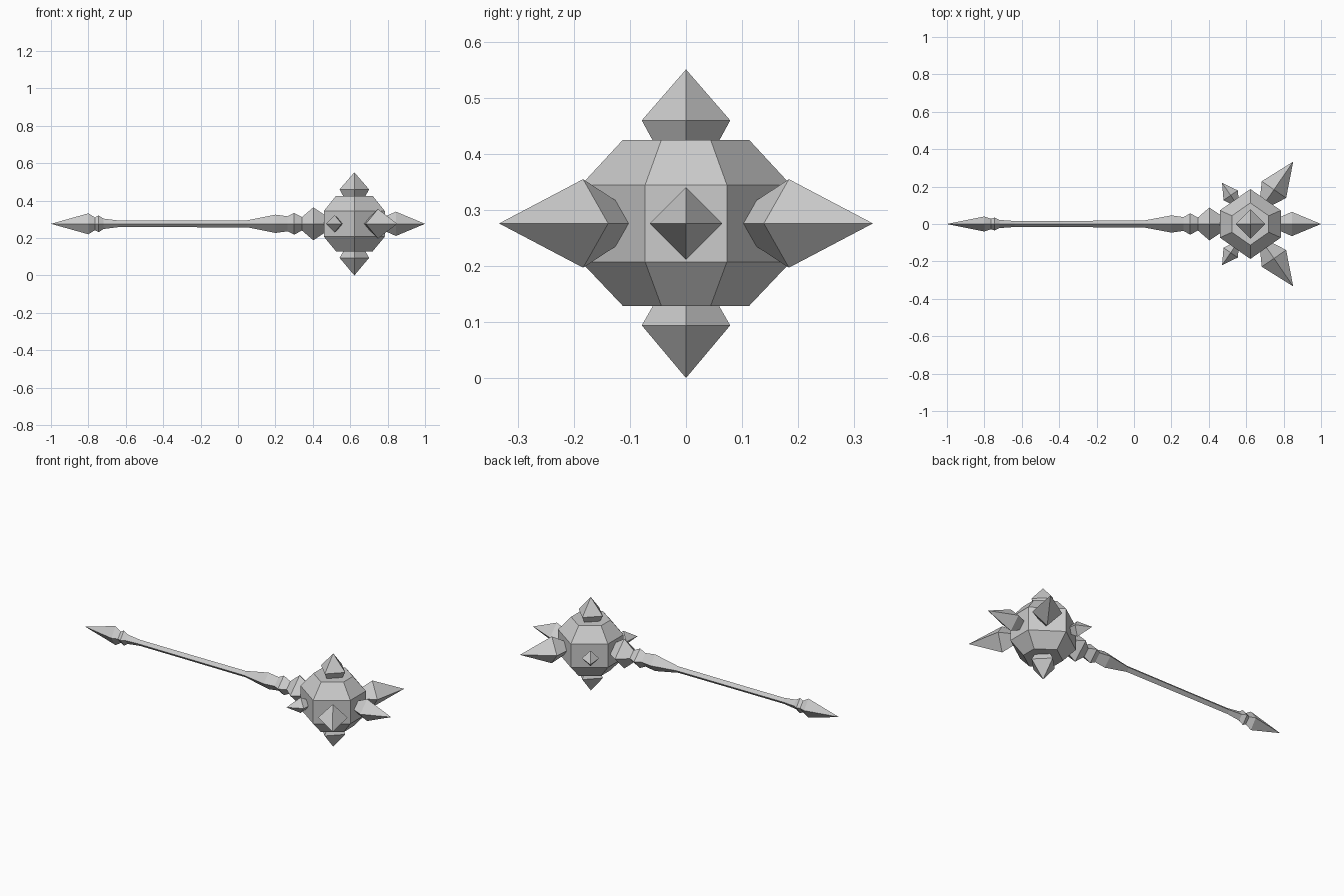
import bpy, bmesh, math
from mathutils import Vector

if "Cube" in bpy.data.objects:
    bpy.data.objects.remove(bpy.data.objects["Cube"], do_unlink=True)

steel = bpy.data.materials.new("grey_steel")
steel.use_nodes = True
GREY = (0.6, 0.6, 0.6, 1)
steel.diffuse_color = GREY
steel.node_tree.nodes["Principled BSDF"].inputs["Base Color"].default_value = GREY

MID = 0.276
HEAD = Vector((0.622, 0, MID))
DIAMOND = [(1, 0), (0, 1), (-1, 0), (0, -1)]
HEXAGON = [(0, 1), (-0.87, 0.39), (-0.87, -0.39), (0, -1), (0.87, -0.39), (0.87, 0.39)]


def loft(name, rings, section, origin, axis, side, up):
    """Skin a section along an axis; each ring is (distance, side radius, up radius)."""
    bm = bmesh.new()
    loops = []
    for dist, ra, rb in rings:
        centre = origin + axis * dist
        if ra == 0:
            loops.append([bm.verts.new(centre)])
        else:
            loops.append([bm.verts.new(centre + side * a * ra + up * b * rb) for a, b in section])
    n = len(section)
    for low, high in zip(loops, loops[1:]):
        for i in range(n):
            j = (i + 1) % n
            corners = [low[i % len(low)], low[j % len(low)], high[j % len(high)], high[i % len(high)]]
            bm.faces.new(list(dict.fromkeys(corners)))
    for end in (loops[0], loops[-1]):
        if len(end) > 1:
            bm.faces.new(end)
    bmesh.ops.recalc_face_normals(bm, faces=bm.faces)
    mesh = bpy.data.meshes.new(name)
    bm.to_mesh(mesh)
    bm.free()
    mesh.materials.append(steel)
    obj = bpy.data.objects.new(name, mesh)
    bpy.context.collection.objects.link(obj)
    return obj


X, Y, Z = Vector((1, 0, 0)), Vector((0, 1, 0)), Vector((0, 0, 1))

# Faceted handle with pommel spike, grip swell and collars
handle = [(-1, 0, 0), (-0.8, 0.04, 0.056), (-0.765, 0.028, 0.034), (-0.745, 0.035, 0.045),
          (-0.72, 0.022, 0.028), (-0.64, 0.016, 0.018), (-0.38, 0.017, 0.018),
          (0.05, 0.018, 0.019), (0.2, 0.046, 0.049), (0.265, 0.037, 0.04), (0.3, 0.057, 0.058),
          (0.342, 0.035, 0.036), (0.403, 0.088, 0.088), (0.475, 0.04, 0.04)]
loft("handle", handle, DIAMOND, Vector((0, 0, MID)), X, Y, Z)

# Six-sided head
loft("head", [(-0.147, 0.113, 0.113), (-0.069, 0.187, 0.187), (0.069, 0.187, 0.187),
              (0.149, 0.113, 0.113)], HEXAGON, HEAD, Z, X, Y)


def spike(name, axis, root, root_r, wide, wide_r, tip):
    up = X if abs(axis.z) > 0.5 else Z
    loft(name, [(root, root_r, root_r), (wide, wide_r, wide_r), (tip, 0, 0)],
         DIAMOND, HEAD, axis, up.cross(axis), up)


# Spikes on the head
spike("top_spike", Z, 0.14, 0.055, 0.184, 0.079, 0.275)
spike("bottom_spike", -Z, 0.14, 0.055, 0.182, 0.079, 0.276)
spike("end_spike", X, 0.155, 0.035, 0.222, 0.065, 0.378)
for label, s in (("front", -1), ("back", 1)):
    a = math.radians(55.5)
    spike(label + "_large_spike", Vector((math.cos(a), s * math.sin(a), 0)),
          0.145, 0.037, 0.223, 0.079, 0.405)
    spike(label + "_small_spike", Vector((-math.cos(a), s * math.sin(a), 0)),
          0.145, 0.024, 0.186, 0.046, 0.267)
